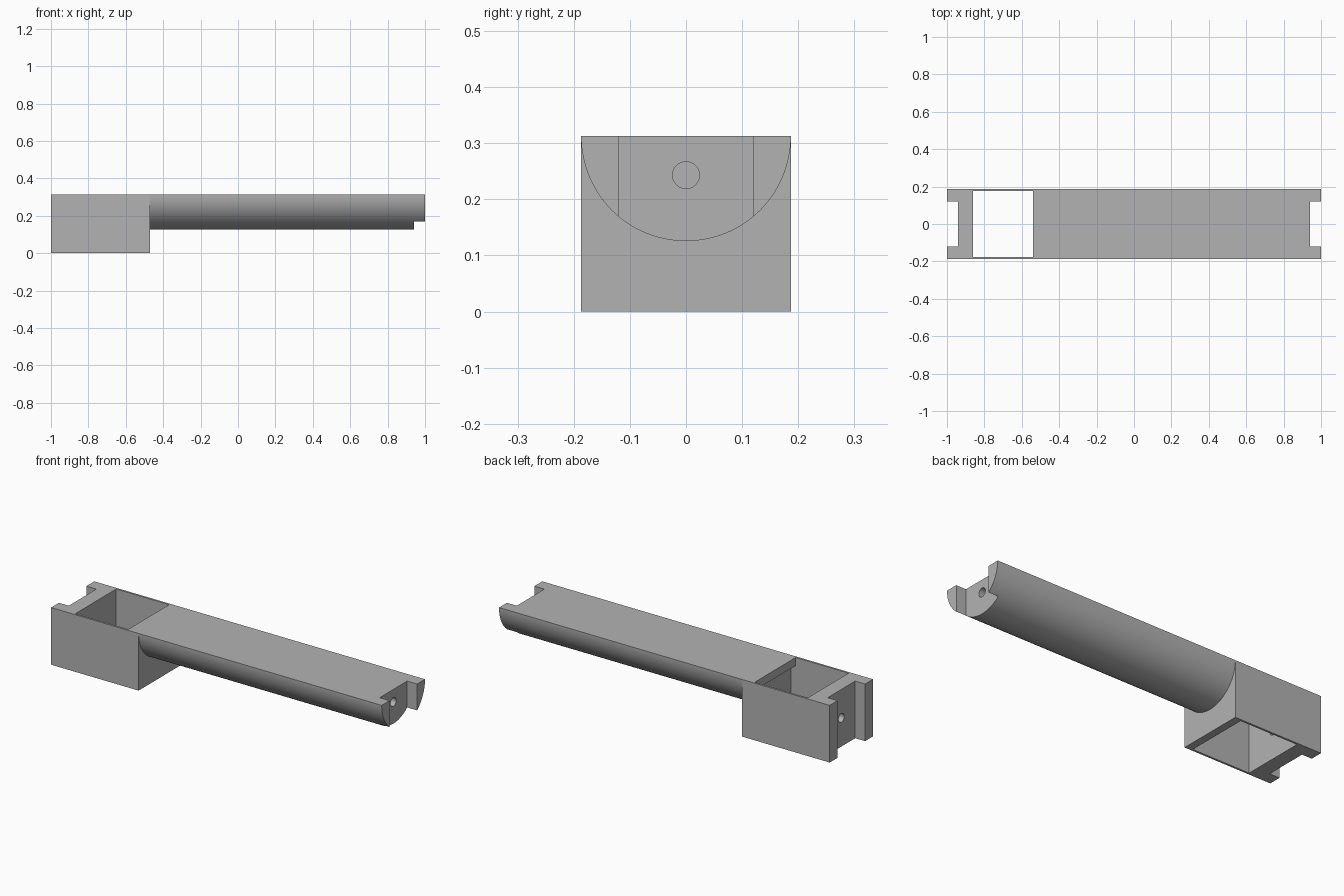
import bpy, bmesh, math
from mathutils import Matrix

cube = bpy.data.objects.get("Cube")
if cube:
    bpy.data.objects.remove(cube, do_unlink=True)

TOP, HALF = 0.3125, 0.187      # height of the flat top, half width
JOINT = -0.47                  # where the rail leaves the block

grey = bpy.data.materials.new("plain grey")
grey.use_nodes = True
grey.diffuse_color = (0.45, 0.45, 0.45, 1)
grey.node_tree.nodes["Principled BSDF"].inputs["Base Color"].default_value = (0.45, 0.45, 0.45, 1)


def make_object(name, bm):
    bmesh.ops.recalc_face_normals(bm, faces=bm.faces)
    mesh = bpy.data.meshes.new(name)
    bm.to_mesh(mesh)
    bm.free()
    mesh.materials.append(grey)
    obj = bpy.data.objects.new(name, mesh)
    bpy.context.collection.objects.link(obj)
    return obj


def box(name, x0, x1, half_y, z0, z1):
    bm = bmesh.new()
    place = Matrix.Translation(((x0 + x1) / 2, 0, (z0 + z1) / 2))
    size = Matrix.Diagonal((x1 - x0, 2 * half_y, z1 - z0, 1))
    bmesh.ops.create_cube(bm, size=1, matrix=place @ size)
    return make_object(name, bm)


def rod(name, x0, x1, radius, z):
    bm = bmesh.new()
    place = Matrix.Translation(((x0 + x1) / 2, 0, z)) @ Matrix.Rotation(math.pi / 2, 4, 'Y')
    bmesh.ops.create_cone(bm, cap_ends=True, segments=32, radius1=radius,
                          radius2=radius, depth=x1 - x0, matrix=place)
    return make_object(name, bm)


def half_round(name, x0, x1, radius, z, steps=64):
    bm = bmesh.new()
    angles = [math.pi * (1 + i / steps) for i in range(steps + 1)]
    face = bm.faces.new([bm.verts.new((x0, radius * math.cos(a), z + radius * math.sin(a)))
                         for a in angles])
    end = bmesh.ops.extrude_face_region(bm, geom=[face], use_keep_orig=True)
    verts = [v for v in end["geom"] if isinstance(v, bmesh.types.BMVert)]
    bmesh.ops.translate(bm, verts=verts, vec=(x1 - x0, 0, 0))
    return make_object(name, bm)


def combine(target, tool, operation):
    tool.hide_render = True
    mod = target.modifiers.new(tool.name, 'BOOLEAN')
    mod.operation, mod.solver, mod.object = operation, 'EXACT', tool
    bpy.context.view_layer.objects.active = target
    bpy.ops.object.modifier_apply(modifier=mod.name)
    bpy.data.objects.remove(tool, do_unlink=True)


# Square block joined to the long half-round rail
body = box("block_and_rail", -1, JOINT, HALF, 0, TOP)
combine(body, half_round("rail", JOINT, 1, HALF, TOP), 'UNION')

# Open pocket through the block, undercut beneath a lip on the rail side
combine(body, box("pocket", -0.86, -0.54, 0.176, -0.1, 0.4), 'DIFFERENCE')
combine(body, box("pocket_undercut", -0.7, -0.512, 0.176, -0.1, 0.268), 'DIFFERENCE')

# Notches in both ends
for side in (-1, 1):
    x0, x1 = sorted((side * 0.94, side * 1.1))
    combine(body, box("end_notch", x0, x1, 0.119, -0.1, 0.4), 'DIFFERENCE')

# Screw holes in the notch floors
combine(body, rod("block_hole", -0.97, -0.8, 0.024, TOP / 2), 'DIFFERENCE')
combine(body, rod("rail_hole", 0.79, 0.97, 0.024, 0.243), 'DIFFERENCE')

# Smooth the round surfaces, keep the edges crisp
bpy.ops.object.select_all(action='DESELECT')
body.select_set(True)
bpy.context.view_layer.objects.active = body
bpy.ops.object.shade_smooth_by_angle(angle=math.radians(30))
